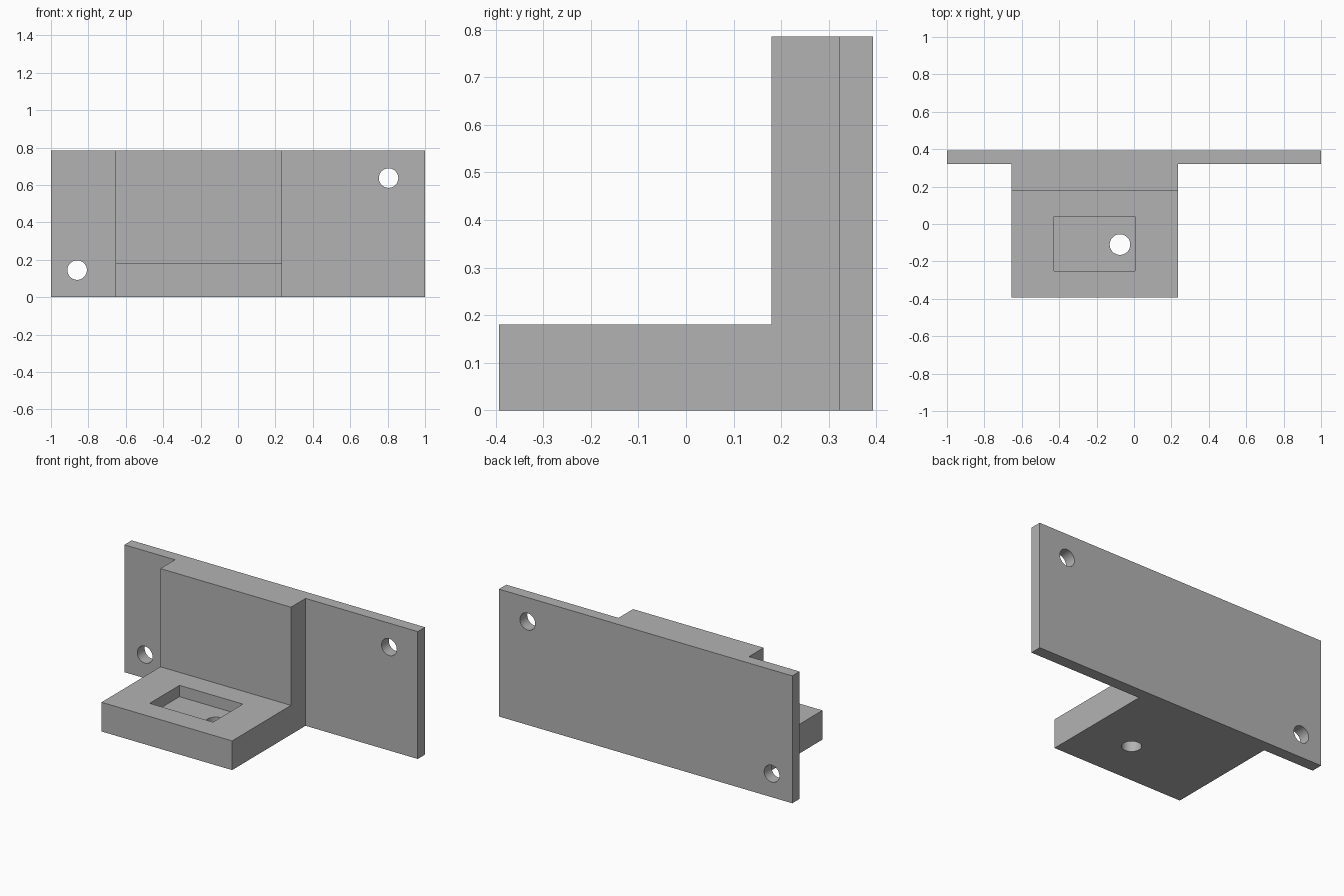
import bpy
import bmesh
from mathutils import Matrix, Vector

cube = bpy.data.objects.get("Cube")
if cube:
    bpy.data.objects.remove(cube, do_unlink=True)

grey = bpy.data.materials.new("plain grey")
grey.use_nodes = True
colour = (0.45, 0.45, 0.45, 1)
grey.diffuse_color = colour
grey.node_tree.nodes["Principled BSDF"].inputs["Base Color"].default_value = colour


def make_object(name, bm):
    bmesh.ops.recalc_face_normals(bm, faces=bm.faces)
    mesh = bpy.data.meshes.new(name)
    bm.to_mesh(mesh)
    bm.free()
    mesh.materials.append(grey)
    obj = bpy.data.objects.new(name, mesh)
    bpy.context.collection.objects.link(obj)
    return obj


def box(name, low, high):
    low, high = Vector(low), Vector(high)
    bm = bmesh.new()
    place = Matrix.Translation((low + high) / 2) @ Matrix.Diagonal((*(high - low), 1))
    bmesh.ops.create_cube(bm, size=1, matrix=place)
    return make_object(name, bm)


def drill(name, centre, radius, axis):
    bm = bmesh.new()
    turn = Vector((0, 0, 1)).rotation_difference(Vector(axis)).to_matrix().to_4x4()
    bmesh.ops.create_cone(bm, cap_ends=True, segments=48, radius1=radius, radius2=radius,
                          depth=0.5, matrix=Matrix.Translation(centre) @ turn)
    return make_object(name, bm)


def combine(target, tool, operation):
    tool.hide_render = True
    mod = target.modifiers.new(tool.name, "BOOLEAN")
    mod.operation = operation
    mod.solver = "EXACT"
    mod.object = tool
    bpy.context.view_layer.objects.active = target
    bpy.ops.object.modifier_apply(modifier=mod.name)
    bpy.data.objects.remove(tool, do_unlink=True)


left, right, top, back = -0.655, 0.235, 0.785, 0.393

# Mounting plate
bracket = box("mounting_bracket", (-1, 0.322, 0), (1, back, top))

# L-shaped block with a shelf
profile = [(-back, 0), (back, 0), (back, top), (0.18, top), (0.18, 0.18), (-back, 0.18)]
bm = bmesh.new()
side = bm.faces.new([bm.verts.new((left, y, z)) for y, z in profile])
extruded = bmesh.ops.extrude_face_region(bm, geom=[side])["geom"]
bmesh.ops.translate(bm, vec=(right - left, 0, 0),
                    verts=[v for v in extruded if isinstance(v, bmesh.types.BMVert)])
combine(bracket, make_object("shelf_block", bm), "UNION")

# Shelf pocket and its drain hole
combine(bracket, box("pocket", (-0.427, -0.25, 0.11), (0.005, 0.04, 0.3)), "DIFFERENCE")
combine(bracket, drill("shelf_hole", (-0.075, -0.11, 0), 0.055, (0, 0, 1)), "DIFFERENCE")

# Screw holes in the plate
for x, z in ((-0.86, 0.145), (0.805, 0.637)):
    combine(bracket, drill("screw_hole", (x, 0.36, z), 0.052, (0, 1, 0)), "DIFFERENCE")

# Smooth hole walls, sharp edges elsewhere
bpy.ops.object.select_all(action="DESELECT")
bracket.select_set(True)
bpy.context.view_layer.objects.active = bracket
bpy.ops.object.shade_smooth_by_angle(angle=0.5)
